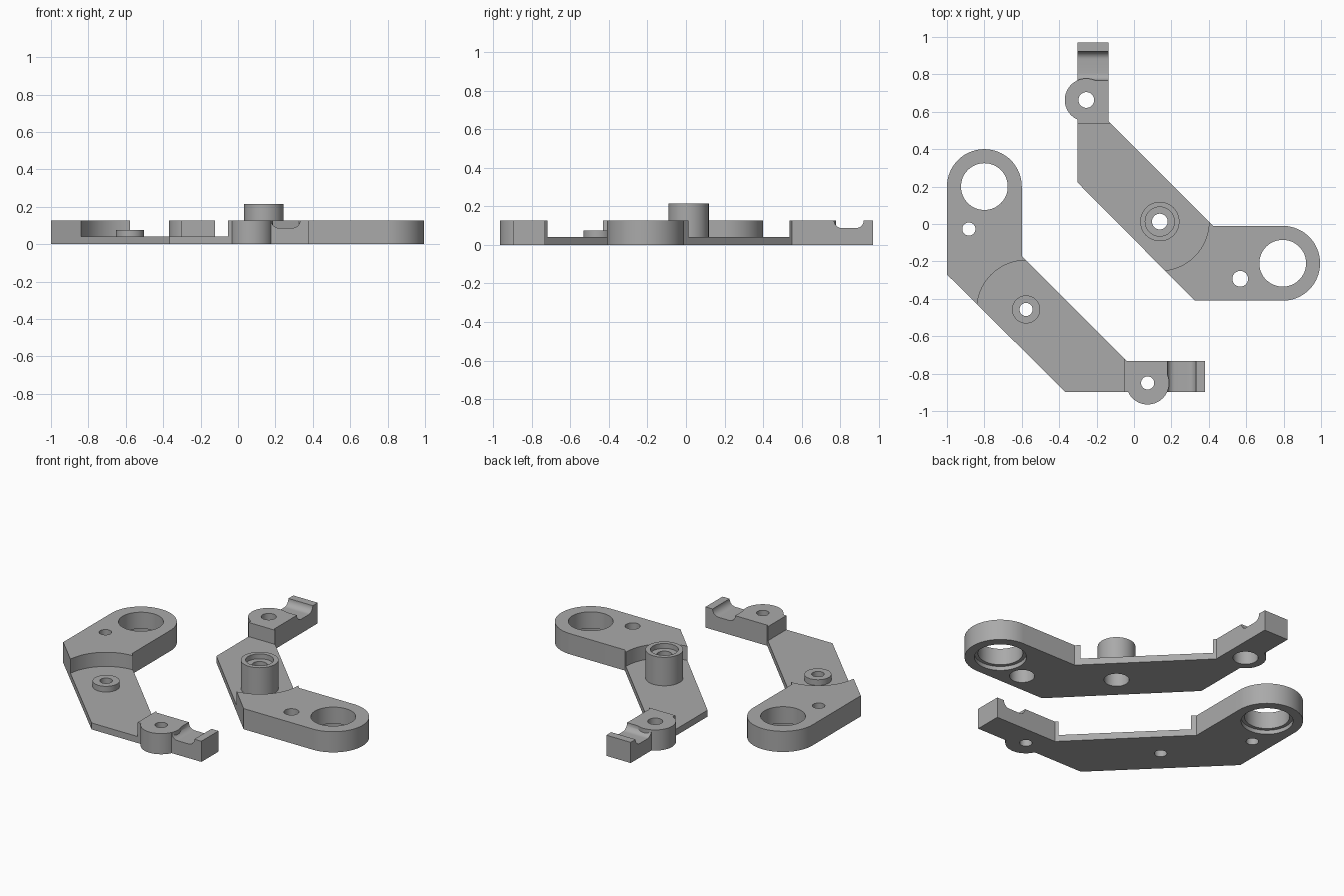
import bpy, bmesh
from math import sin, cos, pi, radians

cube = bpy.data.objects.get("Cube")
if cube:
    bpy.data.objects.remove(cube, do_unlink=True)

grey = bpy.data.materials.new("mid grey")
grey.use_nodes = True
COLOR = (0.4, 0.4, 0.4, 1)
grey.diffuse_color = COLOR
grey.node_tree.nodes["Principled BSDF"].inputs["Base Color"].default_value = COLOR

TOP, THIN = 0.127, 0.04
SHIFT = (0.595, 0.59)


def place(p, swapped):
    # the second arm is the first one reflected across the diagonal
    x, y, z = p
    return (y + SHIFT[0], x + SHIFT[1], z) if swapped else p


def solid(name, lower, upper, swapped):
    """Closed prism between two matching rings of points."""
    bm = bmesh.new()
    a = [bm.verts.new(place(p, swapped)) for p in lower]
    b = [bm.verts.new(place(p, swapped)) for p in upper]
    bm.faces.new(a)
    bm.faces.new(b)
    for i in range(len(a)):
        j = (i + 1) % len(a)
        bm.faces.new((a[i], a[j], b[j], b[i]))
    bmesh.ops.recalc_face_normals(bm, faces=bm.faces)
    mesh = bpy.data.meshes.new(name)
    bm.to_mesh(mesh)
    bm.free()
    mesh.materials.append(grey)
    obj = bpy.data.objects.new(name, mesh)
    bpy.context.collection.objects.link(obj)
    return obj


def prism(name, pts, z0, z1, swapped):
    return solid(name, [(x, y, z0) for x, y in pts], [(x, y, z1) for x, y in pts], swapped)


def arc(c, r, a0, a1, n):
    angles = [radians(a0 + (a1 - a0) * i / n) for i in range(n + 1)]
    return [(c[0] + r * cos(a), c[1] + r * sin(a)) for a in angles]


def disc(name, c, r, z0, z1, swapped):
    return prism(name, arc(c, r, 0, 360, 64)[:-1], z0, z1, swapped)


def combine(body, tool, operation):
    mod = body.modifiers.new(operation, "BOOLEAN")
    mod.operation, mod.solver, mod.object = operation, "EXACT", tool
    bpy.ops.object.select_all(action="DESELECT")
    bpy.context.view_layer.objects.active = body
    body.select_set(True)
    bpy.ops.object.modifier_apply(modifier=mod.name)
    bpy.data.objects.remove(tool, do_unlink=True)


RING, PIVOT, TAB, PIN = (-0.8, 0.2), (-0.577, -0.457), (0.073, -0.85), (-0.883, -0.027)


def bracket(name, swapped, boss_r, boss_top, hole_r):
    def cut(c, r, z0, z1):
        combine(body, disc("cutter", c, r, z0, z1, swapped), "DIFFERENCE")

    # bent arm with a rounded ring end
    outline = arc(RING, 0.2, 0, 180, 40) + [
        (-1, -0.27), (-0.367, -0.898), (0.38, -0.898), (0.38, -0.732),
        (-0.04, -0.732), (-0.6, -0.172)]
    body = prism(name, outline, 0, TOP, swapped)

    # thin middle section, ending in an arc around the pivot
    recess = arc(PIVOT, 0.263, 45, 225, 48) + [(-0.4, -1.1), (-0.054, -1.1), (-0.054, -0.4)]
    combine(body, prism("cutter", recess, THIN, 0.3, swapped), "DIFFERENCE")

    # round-cornered groove across the tip
    r = 0.04
    groove = ([(0.178, 0.2)] + arc((0.178 + r, 0.087 + r), r, 180, 270, 10)
              + arc((0.332 - r, 0.087 + r), r, 270, 360, 10) + [(0.332, 0.2)])
    combine(body, solid("cutter", [(x, -1.1, z) for x, z in groove],
                        [(x, -0.6, z) for x, z in groove], swapped), "DIFFERENCE")

    # screw tab and pivot boss
    combine(body, disc("tab", TAB, 0.115, 0, TOP, swapped), "UNION")
    combine(body, disc("boss", PIVOT, boss_r, 0.01, boss_top, swapped), "UNION")

    # through holes, and the stepped seat under the ring
    for c in (PIVOT, TAB, PIN):
        cut(c, hole_r, -0.1, 0.4)
    cut(RING, 0.125, -0.1, 0.4)
    cut(RING, 0.145, -0.1, 0.025)

    # screw head pockets on the tall-boss arm
    if swapped:
        for c in (PIVOT, TAB, PIN):
            cut(c, 0.07, -0.1, 0.085)
        cut(PIVOT, 0.078, boss_top - 0.03, 0.4)

    bpy.context.view_layer.objects.active = body
    body.select_set(True)
    bpy.ops.object.shade_smooth_by_angle(angle=radians(30))


bracket("short_boss_bracket", False, 0.075, 0.075, 0.035)
bracket("tall_boss_bracket", True, 0.105, 0.215, 0.042)
